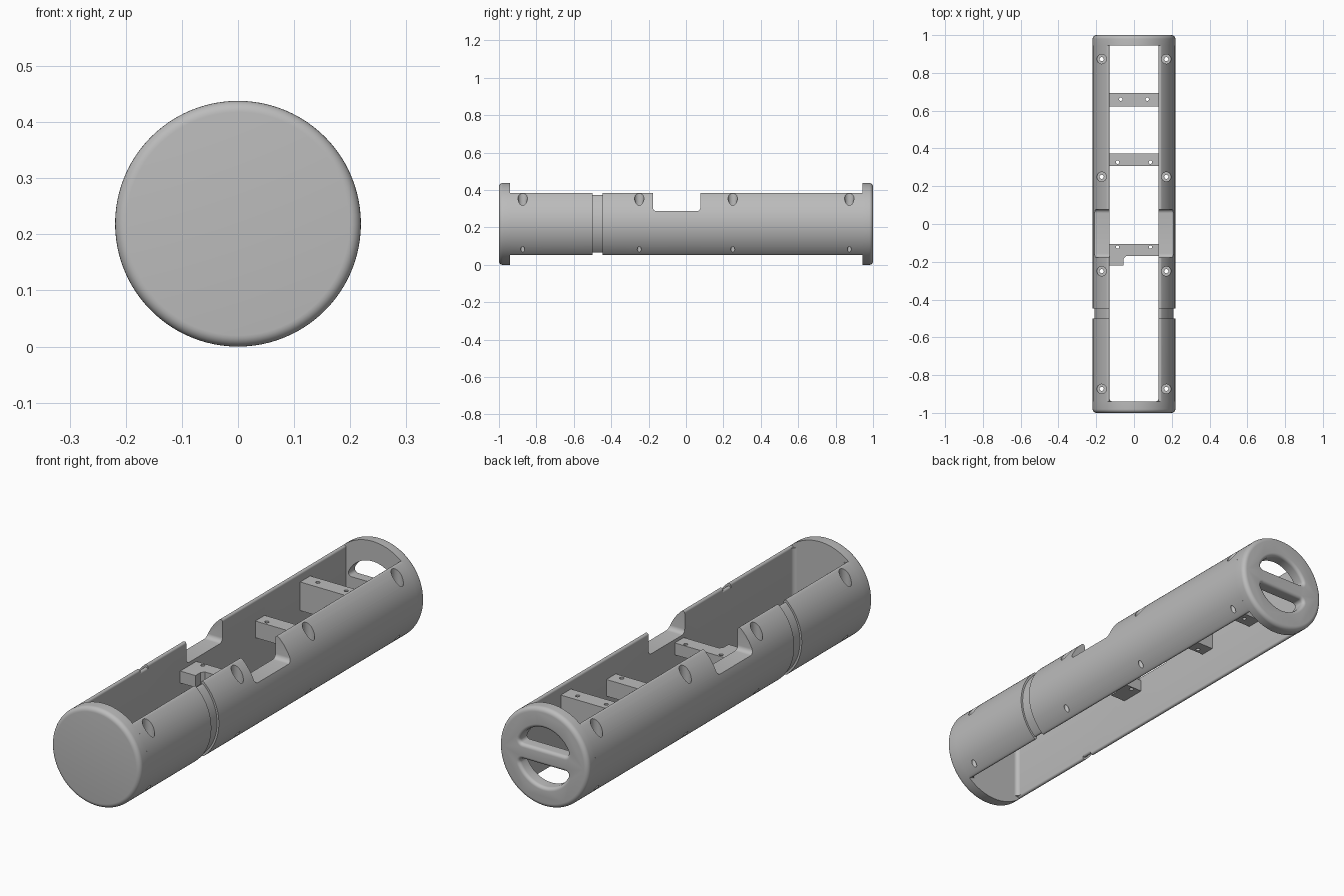
import bpy, bmesh
from math import sin, cos, pi, atan2, sqrt, radians
from mathutils import Vector

R = 0.219          # tube radius, also the height of its axis
HALF = 0.13        # half width of the open bay
Y0, Y1 = -0.94, 0.945

if "Cube" in bpy.data.objects:
    bpy.data.objects.remove(bpy.data.objects["Cube"])

grey = bpy.data.materials.new("plain grey")
grey.use_nodes = True
grey.diffuse_color = (0.5, 0.5, 0.5, 1)
grey.node_tree.nodes["Principled BSDF"].inputs["Base Color"].default_value = grey.diffuse_color


def loft(name, rings, helper=False):
    """Skin a list of equal-length point rings and close both ends."""
    bm = bmesh.new()
    rows = [[bm.verts.new(p) for p in ring] for ring in rings]
    for a, b in zip(rows, rows[1:]):
        for i in range(len(a)):
            j = (i + 1) % len(a)
            bm.faces.new((a[i], a[j], b[j], b[i]))
    bm.faces.new(rows[0])
    bm.faces.new(rows[-1])
    bmesh.ops.recalc_face_normals(bm, faces=bm.faces)
    mesh = bpy.data.meshes.new(name)
    bm.to_mesh(mesh)
    bm.free()
    mesh.materials.append(grey)
    ob = bpy.data.objects.new(name, mesh)
    bpy.context.collection.objects.link(ob)
    if helper:
        ob.hide_render = True
        ob.display_type = 'WIRE'
        ob.hide_set(True)
    return ob


def circle(radius, n=96):
    return [(radius * cos(2 * pi * i / n), radius * sin(2 * pi * i / n)) for i in range(n)]


def segment(radius, chord, fillet, n=40):
    """Circle segment beyond a chord, with both tips rounded."""
    u = chord + fillet
    v = sqrt((radius - fillet) ** 2 - u * u)
    a = atan2(v, u)
    tip = [(u + fillet * cos(t), v + fillet * sin(t))
           for t in [pi + (a - pi) * i / 6 for i in range(7)]]
    arc = [(radius * cos(t), radius * sin(t)) for t in [a - 2 * a * i / n for i in range(1, n)]]
    return tip + arc + [(p, -q) for p, q in reversed(tip)]


def across(points, y):
    return [(u, y, R + v) for u, v in points]


def upright(points, z):
    return [(x, y, z) for x, y in points]


def cut(target, cutters):
    for c in cutters:
        m = target.modifiers.new(c.name, 'BOOLEAN')
        m.operation = 'DIFFERENCE'
        m.solver = 'EXACT'
        m.object = c


def shade(ob):
    bpy.ops.object.select_all(action='DESELECT')
    ob.select_set(True)
    bpy.context.view_layer.objects.active = ob
    for m in list(ob.modifiers):
        bpy.ops.object.modifier_apply(modifier=m.name)
    bpy.ops.object.shade_smooth_by_angle(angle=radians(32))


def bore(name, x, y, radius, z0, z1):
    pts = [(x + a, y + b) for a, b in circle(radius, 24)]
    return loft(name, [upright(pts, z0), upright(pts, z1)], True)


parts = []

# Side notch cutter with rounded floor corners
n0, n1, floor, nr = -0.177, 0.077, 0.287, 0.02
notch = [(n0, 0.6)]
notch += [(n0 + nr - nr * cos(t), floor + nr - nr * sin(t)) for t in [pi / 2 * i / 6 for i in range(7)]]
notch += [(n1 - nr + nr * sin(t), floor + nr - nr * cos(t)) for t in [pi / 2 * i / 6 for i in range(7)]]
notch += [(n1, 0.6)]
notch_cutter = loft("notch_cutter", [[(x, y, z) for y, z in notch] for x in (-0.4, 0.4)], True)

# Side walls in sections, with a shallow groove and counterbored screw holes
sections = [("front_wall", Y0, -0.5, R, (-0.873,)),
            ("groove_wall", -0.5, -0.447, R - 0.009, ()),
            ("rear_wall", -0.447, Y1, R, (-0.25, 0.25, 0.873))]
for side, label in ((1, "left"), (-1, "right")):
    for name, a, b, radius, holes in sections:
        prof = [(side * u, v) for u, v in segment(radius, HALF, 0.009)]
        wall = loft(f"{label}_{name}", [across(prof, a), across(prof, b)])
        cutters = []
        for y in holes:
            cutters.append(bore("screw_bore", side * 0.171, y, 0.011, -0.1, 0.6))
            cutters.append(bore("counterbore", side * 0.171, y, 0.025, 0.3, 0.6))
        if name == "rear_wall":
            cutters.append(notch_cutter)
        cut(wall, cutters)
        parts.append(wall)

# End caps with a rounded outer rim
RIM = 0.02
arc = [pi / 2 * i / 6 for i in range(7)]
caps = []
for name, inner, outer, s in (("front_cap", Y0, -1, -1), ("back_cap", Y1, 1, 1)):
    rings = [across(circle(R), inner)]
    rings += [across(circle(R - RIM + RIM * cos(t)), outer - s * RIM * (1 - sin(t))) for t in arc]
    caps.append(loft(name, rings))
parts += caps

# Two flared windows in the back cap leave a grip bar between them
windows = []
FLARE = 0.015
for s in (1, -1):
    steps = [(0.9, 0)] + [(1 - FLARE + FLARE * sin(t), FLARE * (1 - cos(t))) for t in arc] + [(1.02, FLARE)]
    rings = [across([(v, s * u) for u, v in segment(0.13 + e, 0.034 - e, 0.015 + e)], y)
             for y, e in steps]
    windows.append(loft("window_cutter", rings, True))
cut(caps[1], windows)

# Rounded inside corners between front cap and walls
r = 0.018
for s, label in ((1, "left"), (-1, "right")):
    pts = [(s * (HALF + 0.003), Y0 - 0.003), (s * (HALF + 0.003), Y0 + r)]
    pts += [(s * (HALF - r + r * cos(t)), Y0 + r - r * sin(t)) for t in arc]
    pts += [(s * (HALF - r), Y0 - 0.003)]
    parts.append(loft(f"{label}_corner_fillet", [upright(pts, R - 0.16), upright(pts, R + 0.16)]))

# Mounting bars across the bay, each with a pair of screw holes
bars = [("rear_bar", 0.622, 0.693, 0.346, 0.07, 0.66),
        ("middle_bar", 0.307, 0.373, 0.293, 0.087, 0.327),
        ("front_bar", -0.17, -0.107, 0.272, 0.087, -0.122)]
for name, a, b, top, hx, hy in bars:
    outline = [(-HALF, b), (HALF, b), (HALF, a)]
    if name == "front_bar":
        outline += [(-0.042, a), (-0.055, a - 0.013), (-0.055, -0.22), (-HALF, -0.22)]
    else:
        outline += [(-HALF, a)]
    bar = loft(name, [upright(outline, R), upright(outline, top)])
    cut(bar, [bore("bar_bore", s * hx, hy, 0.009, 0, 0.6) for s in (1, -1)])
    parts.append(bar)

for ob in parts:
    shade(ob)
for ob in [o for o in bpy.context.collection.objects if o.hide_render]:
    bpy.data.objects.remove(ob)
